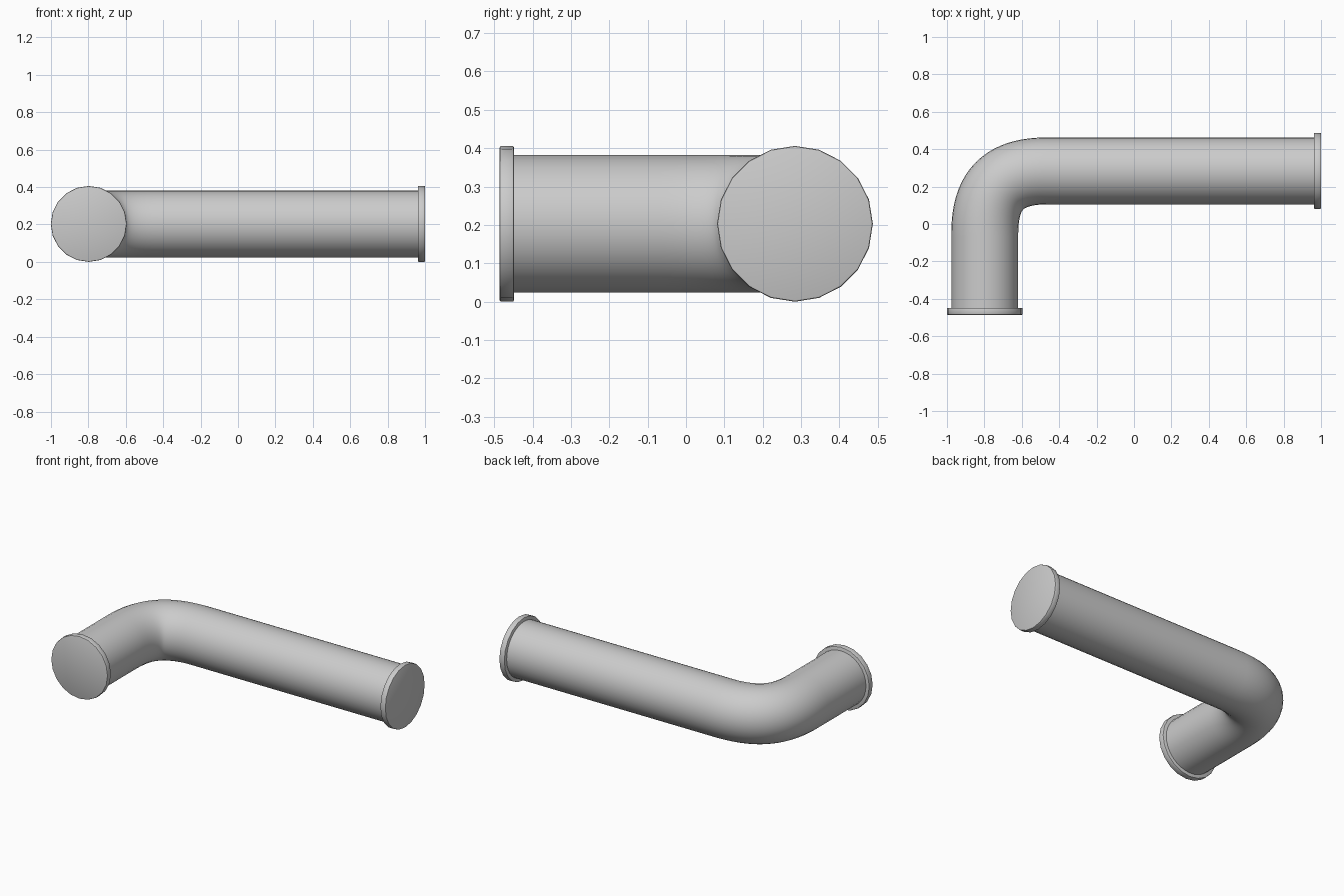
import bpy, math

if "Cube" in bpy.data.objects:
    bpy.data.objects.remove(bpy.data.objects["Cube"])

PIPE_R, FLANGE_R, FLANGE_T = 0.179, 0.203, 0.038
X0, Y1, Z = -0.798, 0.284, 0.203   # leg axes and pipe height
BEND = 0.335                       # bend length along each leg
K = 0.70 * BEND                    # handle length: tight inner corner


def smooth(obj, angle):
    bpy.ops.object.select_all(action='DESELECT')
    obj.select_set(True)
    bpy.context.view_layer.objects.active = obj
    bpy.ops.object.shade_smooth_by_angle(angle=math.radians(angle))


# bent pipe: swept bezier path
cu = bpy.data.curves.new("bent_pipe", 'CURVE')
cu.dimensions = '3D'
cu.resolution_u = 20
cu.bevel_depth = PIPE_R
cu.bevel_resolution = 14
sp = cu.splines.new('BEZIER')
sp.bezier_points.add(3)
ya, xb = Y1 - BEND, X0 + BEND
y_end, x_end = -0.486 + FLANGE_T / 2, 1 - FLANGE_T / 2
path = [  # point, left handle, right handle
    ((X0, y_end), (X0, y_end - 0.05), (X0, y_end + 0.1)),
    ((X0, ya), (X0, ya - 0.1), (X0, ya + K)),
    ((xb, Y1), (xb - K, Y1), (xb + 0.4, Y1)),
    ((x_end, Y1), (x_end - 0.4, Y1), (x_end + 0.05, Y1)),
]
for bp, (co, left, right) in zip(sp.bezier_points, path):
    bp.handle_left_type = bp.handle_right_type = 'FREE'
    bp.co = (*co, Z)
    bp.handle_left = (*left, Z)
    bp.handle_right = (*right, Z)
pipe = bpy.data.objects.new("bent_pipe", cu)
bpy.context.collection.objects.link(pipe)
bpy.ops.object.select_all(action='DESELECT')
pipe.select_set(True)
bpy.context.view_layer.objects.active = pipe
bpy.ops.object.convert(target='MESH')
smooth(bpy.context.view_layer.objects.active, 40)


# end flanges: 20-sided discs with a softened rim
def flange(name, loc, rot):
    bpy.ops.mesh.primitive_cylinder_add(vertices=20, radius=FLANGE_R, depth=FLANGE_T,
                                        location=loc, rotation=rot)
    o = bpy.context.object
    o.name = name
    b = o.modifiers.new("rim", 'BEVEL')
    b.width = 0.005
    b.segments = 2
    b.limit_method = 'ANGLE'
    b.angle_limit = math.radians(40)
    bpy.ops.object.modifier_apply(modifier=b.name)
    smooth(o, 40)


flange("front_flange", (X0, y_end, Z), (math.pi / 2, 0, 0))
flange("right_flange", (x_end, Y1, Z), (0, math.pi / 2, 0))
